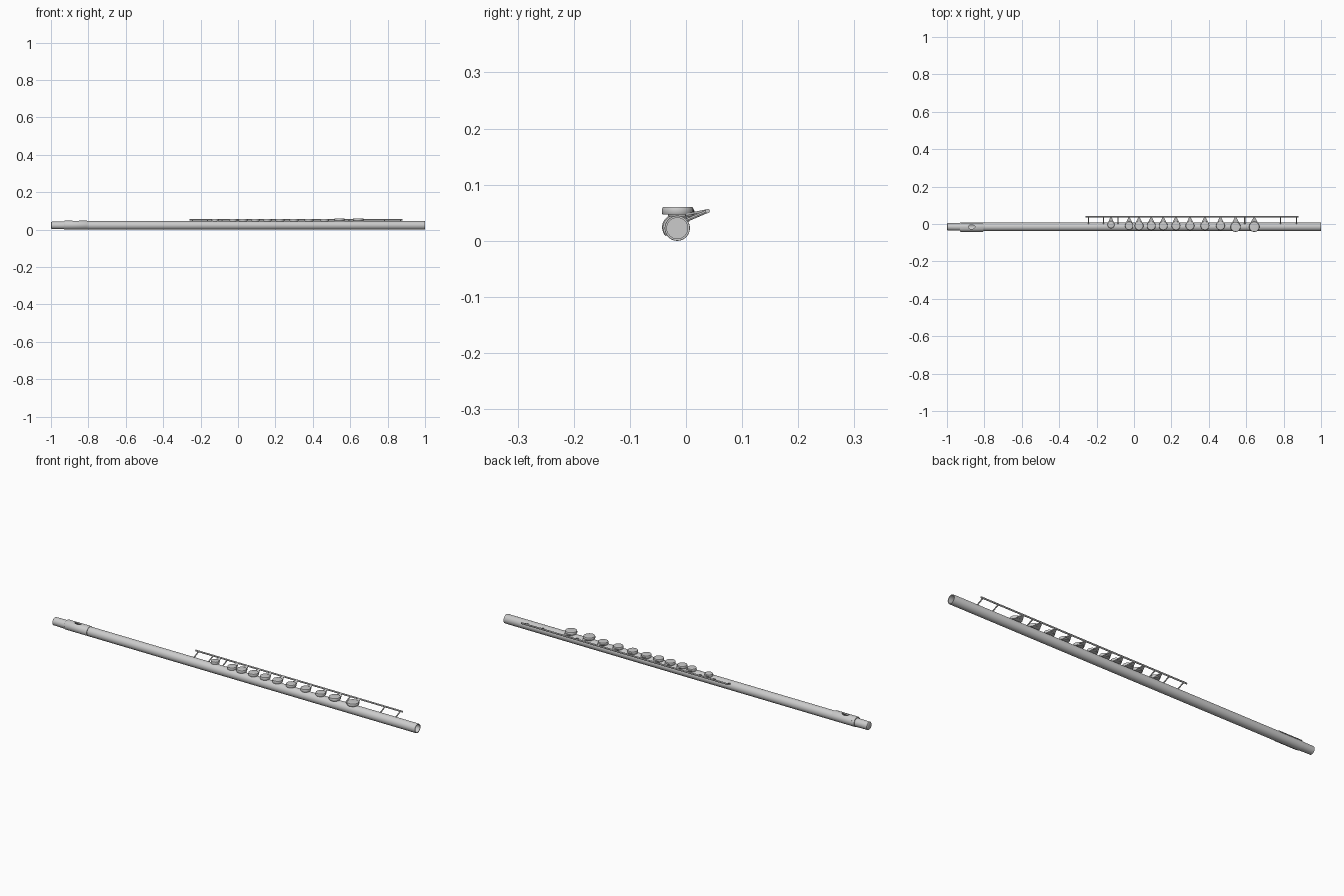
import bpy, bmesh, math
from mathutils import Vector

if "Cube" in bpy.data.objects:
    bpy.data.objects.remove(bpy.data.objects["Cube"])

CY, CZ, R = -0.0155, 0.0225, 0.0225   # tube axis and radius
ROD_Y, ROD_Z = 0.0385, 0.053


def finish(bm, name, smooth=True):
    bmesh.ops.recalc_face_normals(bm, faces=bm.faces)
    me = bpy.data.meshes.new(name)
    bm.to_mesh(me)
    bm.free()
    ob = bpy.data.objects.new(name, me)
    bpy.context.collection.objects.link(ob)
    bpy.context.view_layer.objects.active = ob
    ob.select_set(True)
    if smooth:
        bpy.ops.object.shade_smooth_by_angle(angle=math.radians(35))
    ob.select_set(False)
    return ob


def lathe_x(name, profile, n=48):
    """Revolve (x, radius) points about the tube axis, capping both ends."""
    bm = bmesh.new()
    rings = [[bm.verts.new((x, CY + r * math.cos(2 * math.pi * i / n),
                            CZ + r * math.sin(2 * math.pi * i / n)))
              for i in range(n)] for x, r in profile]
    for a, b in zip(rings, rings[1:]):
        for i in range(n):
            j = (i + 1) % n
            bm.faces.new((a[i], a[j], b[j], b[i]))
    bm.faces.new(rings[0])
    bm.faces.new(rings[-1])
    return finish(bm, name)


def prism(name, bottom, top):
    """Close two matching loops of points into a solid."""
    bm = bmesh.new()
    a = [bm.verts.new(p) for p in bottom]
    b = [bm.verts.new(p) for p in top]
    for i in range(len(a)):
        j = (i + 1) % len(a)
        bm.faces.new((a[i], a[j], b[j], b[i]))
    bm.faces.new(a)
    bm.faces.new(b)
    return finish(bm, name)


def bar(name, p, q, r, n=12):
    p, q = Vector(p), Vector(q)
    d = q - p
    bpy.ops.mesh.primitive_cylinder_add(vertices=n, radius=r, depth=d.length, location=(p + q) / 2)
    ob = bpy.context.object
    ob.name = name
    ob.rotation_euler = d.to_track_quat('Z', 'Y').to_euler()
    bpy.ops.object.shade_smooth_by_angle()
    return ob


# Tube: closed crown at the left, open bore at the right
tube = lathe_x("tube", [(-1, 0.015), (-0.997, 0.0195), (-0.93, 0.0205), (-0.93, R), (0.998, R),
                        (1, R - 0.0005), (1, 0.0185), (-0.95, 0.0185)])

# Lip plate: saddle over the tube, flaring towards the front
bm = bmesh.new()
sections = []
steps = 28
for x, f in ((-0.93, 0.6), (-0.927, 1), (-0.808, 1), (-0.805, 0.6)):
    outer, inner = [], []
    for i in range(steps + 1):
        a = math.radians(30 + 185 * i / steps)
        front = max(0, math.sin(math.radians(180 * max(0, i / steps - 0.4) / 0.6)))
        r = R + f * (0.0025 + 0.0025 * front)
        outer.append((x, CY + r * math.cos(a), CZ + r * math.sin(a)))
        r = R - 0.001
        inner.append((x, CY + r * math.cos(a), CZ + r * math.sin(a)))
    sections.append([bm.verts.new(p) for p in outer + inner[::-1]])
for a, b in zip(sections, sections[1:]):
    for i in range(len(a)):
        j = (i + 1) % len(a)
        bm.faces.new((a[i], a[j], b[j], b[i]))
for s in (sections[0], sections[-1]):
    n = len(s)
    for i in range(steps):
        bm.faces.new((s[i], s[i + 1], s[n - 2 - i], s[n - 1 - i]))
plate = finish(bm, "lip_plate")

# Embouchure hole cut through plate and tube wall
bpy.ops.mesh.primitive_cylinder_add(vertices=32, radius=1, depth=0.04,
                                    location=(-0.868, CY, CZ + 0.022), scale=(1, 1, 1))
cutter = bpy.context.object
cutter.name = "embouchure_cutter"
cutter.scale = (0.018, 0.011, 1)
cutter.hide_render = True
cutter.display_type = 'WIRE'
for ob in (tube, plate):
    m = ob.modifiers.new("embouchure", 'BOOLEAN')
    m.operation = 'DIFFERENCE'
    m.solver = 'EXACT'
    m.object = cutter
bpy.context.view_layer.update()
for ob in (tube, plate):
    with bpy.context.temp_override(object=ob, active_object=ob):
        bpy.ops.object.modifier_apply(modifier="embouchure")
bpy.data.objects.remove(cutter)

# Key cups with tapering arms reaching back to the rod: (x, y, radius, top z)
keys = [(-0.123, -0.004, 0.019, 0.056), (-0.026, -0.009, 0.022, 0.057)]
keys += [(x, -0.009, 0.0235, 0.0575) for x in (0.027, 0.092, 0.156, 0.224, 0.299, 0.379, 0.462)]
keys += [(0.543, -0.015, 0.027, 0.0605), (0.643, -0.0148, 0.0278, 0.0605)]
for k, (x, y, r, top) in enumerate(keys):
    bm = bmesh.new()
    n = 32
    rings = [[bm.verts.new((x + rr * math.cos(2 * math.pi * i / n),
                            y + rr * math.sin(2 * math.pi * i / n), z)) for i in range(n)]
             for rr, z in ((r * 0.95, top - 0.014), (r, top - 0.012), (r, top - 0.003),
                           (r * 0.95, top - 0.0005), (r * 0.85, top))]
    for a, b in zip(rings, rings[1:]):
        for i in range(n):
            bm.faces.new((a[i], a[(i + 1) % n], b[(i + 1) % n], b[i]))
    bm.faces.new(rings[0])
    bm.faces.new(rings[-1])
    finish(bm, f"key_cup_{k + 1}")
    outline = [(-0.85 * r, y + 0.5 * r, 0.0445), (0.85 * r, y + 0.5 * r, 0.0445),
               (0.0025, ROD_Y, 0.0525), (-0.0025, ROD_Y, 0.0525)]
    prism(f"key_arm_{k + 1}", [(x + u, v, z) for u, v, z in outline],
          [(x + u, v, z + 0.004) for u, v, z in outline])

# Long rod and the posts that carry it
bar("key_rod", (-0.26, ROD_Y, ROD_Z), (0.88, ROD_Y, ROD_Z), 0.004)
for i, x in enumerate((-0.243, -0.163, -0.085, 0.592, 0.783, 0.868)):
    bar(f"rod_post_{i + 1}", (x, CY + 0.016, CZ + 0.014), (x, ROD_Y, ROD_Z), 0.003)
